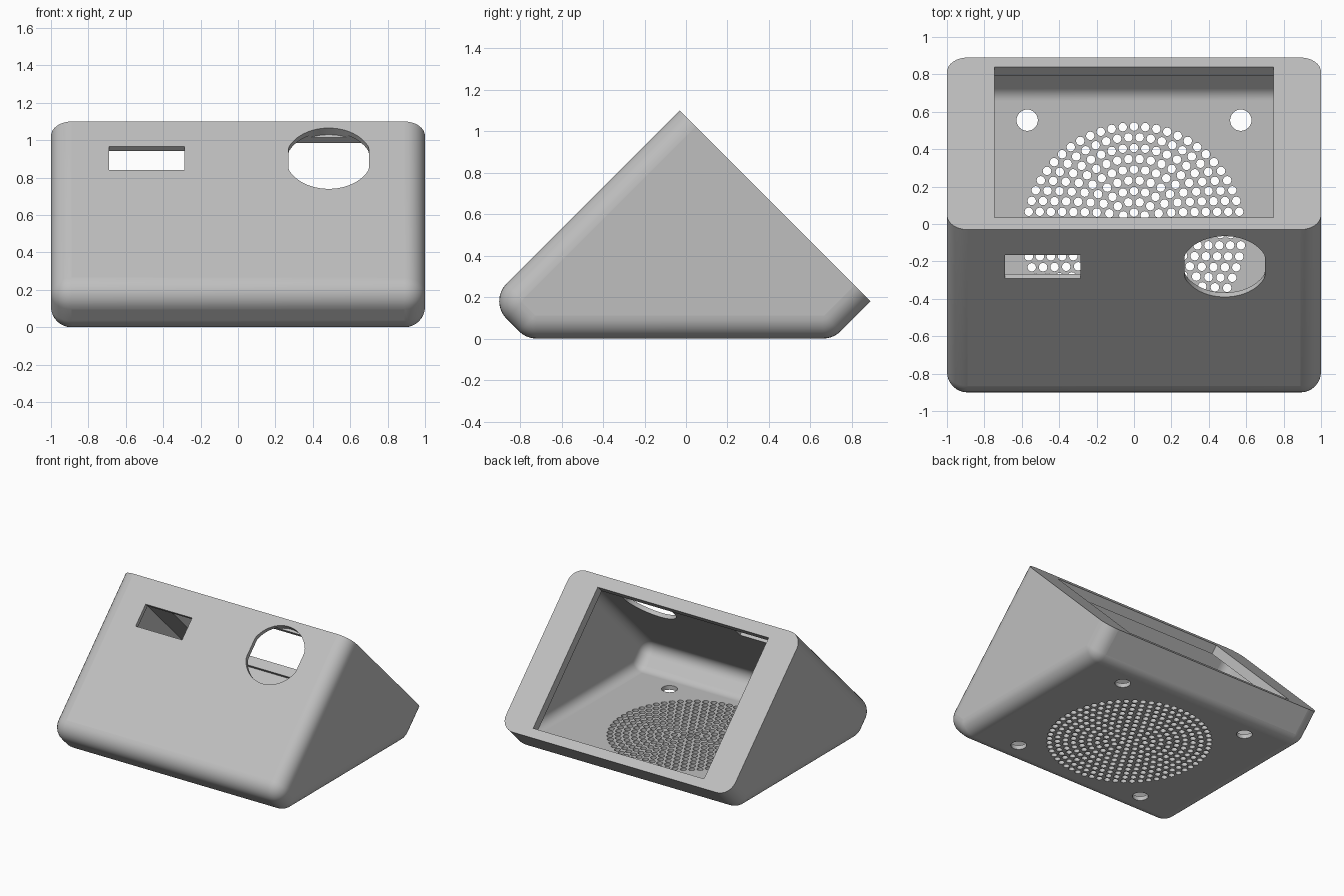
import bpy, bmesh, math
from math import sin, cos, pi, radians
from mathutils import Matrix, Vector

if "Cube" in bpy.data.objects:
    bpy.data.objects.remove(bpy.data.objects["Cube"])

C = math.sqrt(0.5)
WALL, LIP = 0.033, 0.07
# side profile planes: outward angle in the y-z plane and distance from origin
PLANES = [(135, 1.13 * C), (225, 0.77 * C), (270, 0.0), (315, 0.71 * C), (405, 1.07 * C)]


def meet(i, j, shrink, lip):
    """Corner of two profile planes, each moved inwards."""
    (a, d), (b, e) = PLANES[i], PLANES[j]
    a, b = radians(a), radians(b)
    d -= lip if i == 4 else shrink
    e -= lip if j == 4 else shrink
    k = sin(b - a)
    return Vector(((d * sin(b) - e * sin(a)) / k, (e * cos(a) - d * cos(b)) / k))


def section(shrink, lip, fillet=0.12, steps=8):
    """Wedge profile with sharp open-face corners and rounded lower corners."""
    pts = [meet(4, 0, shrink, lip)]
    for i in range(3):
        centre = meet(i, i + 1, fillet, lip)
        a, b = PLANES[i][0], PLANES[i + 1][0]
        for s in range(steps + 1):
            t = radians(a + (b - a) * s / steps)
            pts.append(centre + (fillet - shrink) * Vector((cos(t), sin(t))))
    pts.append(meet(3, 4, shrink, lip))
    return pts


def finish(name, bm):
    bmesh.ops.recalc_face_normals(bm, faces=bm.faces)
    me = bpy.data.meshes.new(name)
    bm.to_mesh(me)
    bm.free()
    ob = bpy.data.objects.new(name, me)
    bpy.context.collection.objects.link(ob)
    return ob


def wedge(name, wall, lip, edge=0.11, steps=8):
    """Loft the profile across x with rounded side edges."""
    bm = bmesh.new()
    r = edge - wall
    half = [(1 - edge + r * sin(t), wall + r * (1 - cos(t)))
            for t in (pi / 2 * s / steps for s in range(steps + 1))]
    stations = [(-x, s) for x, s in reversed(half)] + half
    rings = [[bm.verts.new((x, *p)) for p in section(s, lip)] for x, s in stations]
    n = len(rings[0])
    for p, q in zip(rings, rings[1:]):
        for i in range(n):
            j = (i + 1) % n
            bm.faces.new((p[i], p[j], q[j], q[i]))
    bm.faces.new(rings[0])
    bm.faces.new(rings[-1])
    return finish(name, bm)


def prism(bm, pts, depth, mat):
    lo = [bm.verts.new(mat @ Vector((x, y, -depth))) for x, y in pts]
    hi = [bm.verts.new(mat @ Vector((x, y, depth))) for x, y in pts]
    bm.faces.new(lo)
    bm.faces.new(hi)
    for i in range(len(pts)):
        j = (i + 1) % len(pts)
        bm.faces.new((lo[i], lo[j], hi[j], hi[i]))


def circle(r, n):
    return [(r * cos(2 * pi * i / n), r * sin(2 * pi * i / n)) for i in range(n)]


def rect(w, h):
    return [(-w, -h), (w, -h), (w, h), (-w, h)]


def place(x, y, z, tilt=0):
    return Matrix.Translation((x, y, z)) @ Matrix.Rotation(radians(tilt), 4, 'X')


body = wedge("enclosure_shell", 0, 0)
cavity = wedge("cavity_cutter", WALL, LIP)

# screen opening in the sloped rear face
bm = bmesh.new()
prism(bm, rect(0.745, 0.569), 0.1, place(0, 0.4375, 0.6325, -45))
opening = finish("opening_cutter", bm)

# slot and flat-sided round hole in the sloped front face
bm = bmesh.new()
prism(bm, rect(0.2025, 0.0885), 0.05, place(-0.4875, -0.2275, 0.9025, 45))
flatted = [(max(-0.215, min(0.215, x)), y) for x, y in circle(0.23, 64)]
flatted = [p for i, p in enumerate(flatted)
           if abs(p[0]) < 0.215 or abs(flatted[i - 1][0]) < 0.215
           or abs(flatted[(i + 1) % 64][0]) < 0.215]
prism(bm, flatted, 0.05, place(0.485, -0.2275, 0.9025, 45))
front_holes = finish("front_hole_cutter", bm)

# speaker grille rings and four screw holes in the floor
bm = bmesh.new()
dot = circle(0.023, 12)
prism(bm, dot, 0.08, place(0, -0.054, 0))
for k in range(1, 11):
    for x, y in circle(0.0575 * k, 6 * k):
        prism(bm, dot, 0.08, place(x, y - 0.054, 0))
for x in (-0.571, 0.571):
    for y in (-0.61, 0.555):
        prism(bm, circle(0.057, 32), 0.08, place(x, y, 0))
floor_holes = finish("floor_hole_cutter", bm)

# cut everything out, then keep only the finished shell
cutters = [cavity, opening, front_holes, floor_holes]
for cutter in cutters:
    cutter.hide_render = True
    mod = body.modifiers.new(cutter.name, 'BOOLEAN')
    mod.object, mod.operation, mod.solver = cutter, 'DIFFERENCE', 'EXACT'
graph = bpy.context.evaluated_depsgraph_get()
mesh = bpy.data.meshes.new_from_object(body.evaluated_get(graph))
body.modifiers.clear()
body.data = mesh
mesh.name = "enclosure_shell"
for cutter in cutters:
    bpy.data.objects.remove(cutter)

# smooth fillets, flat large faces
bpy.context.view_layer.objects.active = body
body.select_set(True)
bpy.ops.object.shade_smooth_by_angle(angle=radians(32))
for p in mesh.polygons:
    if p.area > 0.08:
        p.use_smooth = False

grey = bpy.data.materials.new("light_grey_plastic")
grey.diffuse_color = (0.52, 0.52, 0.52, 1)
grey.use_nodes = True
grey.node_tree.nodes["Principled BSDF"].inputs["Base Color"].default_value = grey.diffuse_color
mesh.materials.clear()
mesh.materials.append(grey)
